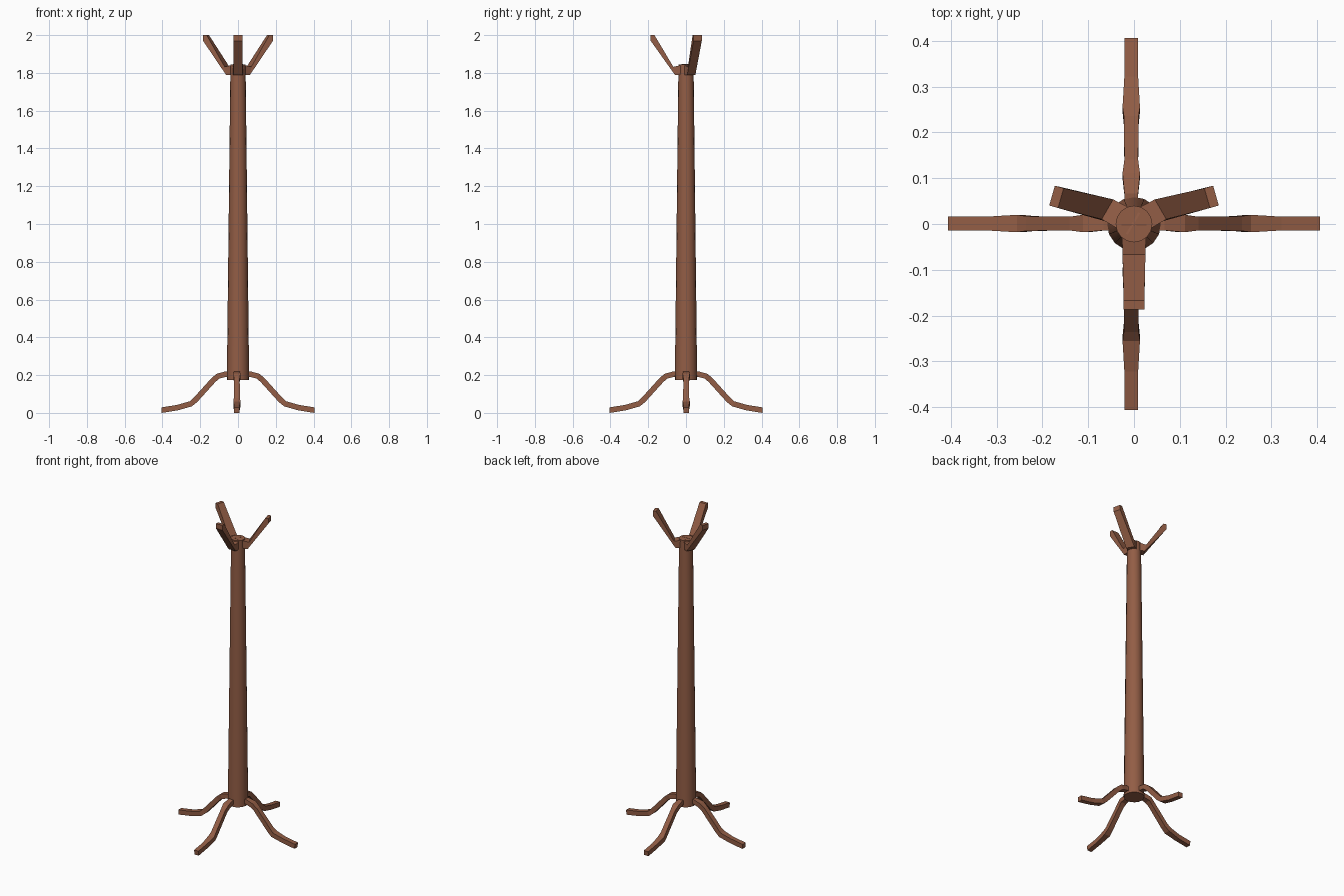
import bpy, bmesh, math
from mathutils import Vector

if "Cube" in bpy.data.objects:
    bpy.data.objects.remove(bpy.data.objects["Cube"])

wood = bpy.data.materials.new("brown wood")
wood.diffuse_color = (0.29, 0.11, 0.06, 1)
wood.use_nodes = True
wood.node_tree.nodes["Principled BSDF"].inputs["Base Color"].default_value = wood.diffuse_color


def make_object(name, bm):
    bmesh.ops.recalc_face_normals(bm, faces=bm.faces)
    me = bpy.data.meshes.new(name)
    bm.to_mesh(me)
    bm.free()
    me.materials.append(wood)
    ob = bpy.data.objects.new(name, me)
    bpy.context.collection.objects.link(ob)
    return ob


def skin(bm, rings):
    """Join equal-sized closed rings of points and cap both ends."""
    rings = [[bm.verts.new(p) for p in r] for r in rings]
    n = len(rings[0])
    for a, b in zip(rings, rings[1:]):
        for i in range(n):
            j = (i + 1) % n
            bm.faces.new((a[i], a[j], b[j], b[i]))
    bm.faces.new(rings[0])
    bm.faces.new(rings[-1][::-1])


# Tapered pole
bm = bmesh.new()
skin(bm, [[(r * math.sin(k * math.tau / 16), r * math.cos(k * math.tau / 16), z)
           for k in range(16)] for r, z in ((0.059, 0.175), (0.04, 1.845))])
pole = make_object("pole", bm)
for f in pole.data.polygons:
    f.use_smooth = len(f.vertices) == 4


# Four bent square-section feet: radius, height, half width
path = [(0.035, 0.202, 0.015), (0.065, 0.205, 0.015), (0.105, 0.195, 0.019),
        (0.13, 0.174, 0.015), (0.225, 0.069, 0.016), (0.25, 0.048, 0.019),
        (0.32, 0.028, 0.015), (0.405, 0.02, 0.015)]
HALF_THICK = 0.0145


def foot(name, angle, offset):
    out = Vector((math.cos(angle), math.sin(angle), 0))
    pts = [out * r + Vector((0, 0, z)) for r, z, w in path]
    shift = Vector(offset)
    rings = []
    for i, p in enumerate(pts):
        t = (pts[min(i + 1, len(pts) - 1)] - pts[max(i - 1, 0)]).normalized()
        side = Vector((-out.y, out.x, 0))
        up = t.cross(side) * HALF_THICK
        side = side * path[i][2]
        rings.append([p + shift + s * side + u * up
                      for s, u in ((-1, -1), (1, -1), (1, 1), (-1, 1))])
    low = min(v.z for r in rings for v in r)
    for v in rings[-1]:
        v.z -= low          # toe rests on the ground
    bm = bmesh.new()
    skin(bm, rings)
    make_object(name, bm)


for name, deg, off in (("right_foot", 0, (0, 0.001, 0)), ("back_foot", 90, (-0.006, 0, 0)),
                       ("left_foot", 180, (0, 0.001, 0)), ("front_foot", 270, (-0.006, 0, 0))):
    foot(name, math.radians(deg), off)


# Three hooks: flat hub section, then a rising prong cut flat at the tip
def hook(name, hub_deg, knee, tip, tip_deg):
    def section(pos, deg, half, prof):
        a = math.radians(deg)
        d, s = Vector((math.cos(a), math.sin(a), 0)), Vector((-math.sin(a), math.cos(a), 0))
        base = Vector((pos[0], pos[1], 0))
        return [[base + d * r + s * half * k + Vector((0, 0, z)) for r, z in prof]
                for k in (-1, 1)]
    cuts = [section((0, 0), hub_deg, 0.027, [(0, 1.846), (0, 1.79)]),
            section(knee, hub_deg, 0.025, [(0, 1.832), (-0.008, 1.79)]),
            section(tip, tip_deg, 0.0225, [(-0.02, 2.0), (0, 1.97)])]
    rings = [[a[0], a[1], b[1], b[0]] for a, b in cuts]
    bm = bmesh.new()
    skin(bm, rings)
    # vertical tip face beside the flat top
    top = section(tip, tip_deg, 0.0225, [(-0.02, 2.0), (0, 2.0), (0, 1.97)])
    skin(bm, top)
    make_object(name, bm)


hook("front_hook", -90, (0, -0.067), (0, -0.187), -90)
hook("right_hook", 30, (0.058, 0.032), (0.179, 0.062), 16)
hook("left_hook", 150, (-0.058, 0.032), (-0.179, 0.062), 164)
